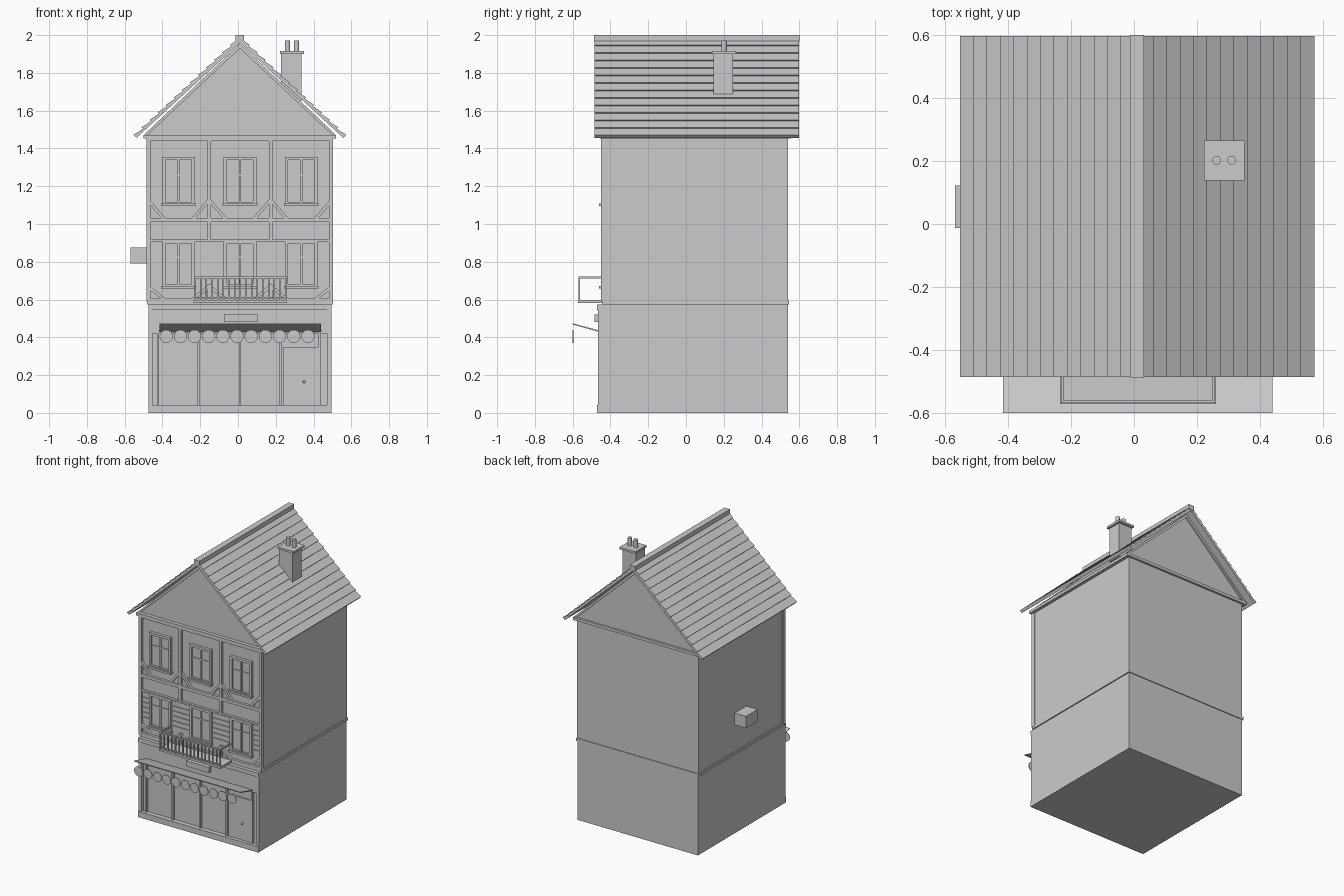
import bpy, bmesh, math
from mathutils import Matrix, Vector

if "Cube" in bpy.data.objects:
    bpy.data.objects.remove(bpy.data.objects["Cube"])

CX = 0.01  # centre line of the facade


def finish(name, bm):
    bmesh.ops.recalc_face_normals(bm, faces=bm.faces)
    me = bpy.data.meshes.new(name)
    bm.to_mesh(me)
    bm.free()
    ob = bpy.data.objects.new(name, me)
    bpy.context.collection.objects.link(ob)
    return ob


def add_box(bm, x0, x1, y0, y1, z0, z1):
    m = Matrix.Translation(((x0 + x1) / 2, (y0 + y1) / 2, (z0 + z1) / 2))
    m = m @ Matrix.Diagonal((x1 - x0, y1 - y0, z1 - z0, 1))
    bmesh.ops.create_cube(bm, size=1, matrix=m)


def boxes(name, *dims):
    bm = bmesh.new()
    for d in dims:
        add_box(bm, *d)
    return finish(name, bm)


def add_prism(bm, pts, y0, y1):
    """Extrude an x-z outline along y."""
    f = bm.faces.new([bm.verts.new((x, y0, z)) for x, z in pts])
    out = bmesh.ops.extrude_face_region(bm, geom=[f])
    vs = [v for v in out["geom"] if isinstance(v, bmesh.types.BMVert)]
    bmesh.ops.translate(bm, vec=(0, y1 - y0, 0), verts=vs)


def prisms(name, outlines, y0, y1):
    bm = bmesh.new()
    for pts in outlines:
        add_prism(bm, pts, y0, y1)
    return finish(name, bm)


def add_cyl(bm, x, y, z, r, h, axis="Z", seg=24):
    m = Matrix.Translation((x, y, z))
    if axis == "Y":
        m = m @ Matrix.Rotation(math.pi / 2, 4, "X")
    bmesh.ops.create_cone(bm, cap_ends=True, segments=seg, radius1=r, radius2=r, depth=h, matrix=m)


def mirror(pts):
    return [(2 * CX - x, z) for x, z in pts]


# Main walls, string course and eaves cornice
boxes("ground_floor_walls", (CX - .484, CX + .484, -.43, .54, 0, .58))
boxes("upper_floor_walls", (CX - .487, CX + .487, -.43, .54, .58, 1.46))
boxes("string_course", (CX - .492, CX + .492, -.445, .546, .575, .595))
boxes("eaves_cornice", (CX - .51, CX + .51, -.455, .555, 1.452, 1.472))

# Gable block under the roof
prisms("gable", [[(CX - .49, 1.47), (CX + .49, 1.47), (CX, 1.955)]], -.43, .54)

# Roof slopes as stepped tile rows
ROWS, EAVE, TOP = 13, Vector((CX - .553, 1.462)), Vector((CX, 1.978))
step = (TOP - EAVE) / ROWS
nrm = Vector((-step.y, step.x)).normalized()
outline = []
for i in range(ROWS):
    a = EAVE + step * i
    outline += [a + nrm * .014, a + step + nrm * .004]
outline += [TOP - nrm * .014, EAVE - nrm * .008]
slope = [(p.x, p.y) for p in outline]
prisms("roof_tiles", [slope, mirror(slope)], -.485, .597)
boxes("roof_ridge", (CX - .022, CX + .022, -.487, .6, 1.965, 2.0))

# Barge boards along the gable edges
barge = [(CX - .505, 1.475), (CX - .485, 1.475), (CX, 1.93), (CX, 1.955)]
for nm, ya in (("front_barge_board", -.44), ("back_barge_board", .535)):
    prisms(nm, [barge, mirror(barge)], ya, ya + .015)

# Chimney with pots
boxes("chimney", (.228, .335, .146, .248, 1.65, 1.9))
boxes("chimney_cap", (.222, .35, .138, .265, 1.9, 1.915))
bm = bmesh.new()
for x in (.262, .31):
    add_cyl(bm, x, .202, 1.94, .014, .065)
pots = finish("chimney_pots", bm)

# Half-timber posts and rails
timber = [(CX - .494, CX - .472, -.45, -.42, .59, 1.455),
          (CX + .472, CX + .494, -.45, -.42, .59, 1.455)]
for x in (-.153, .173):
    timber.append((x - .009, x + .009, -.45, -.42, .905, 1.455))
    timber.append((x - .009, x + .009, -.45, -.42, .595, .68))
for z0, z1 in ((.595, .607), (.905, .917), (1.01, 1.032), (1.44, 1.455)):
    timber.append((CX - .475, CX + .475, -.448, -.42, z0, z1))
boxes("timber_frame", *timber)

# Diagonal braces and apron lines under every window
BAYS = (-.315, .01, .335)
braces = []
for c in BAYS:
    for z in (1.03, .605):
        for s in (-1, 1):
            h = .1 if z > 1 else .07
            braces.append([(c + s * .153, z + h), (c + s * .153, z + h - .025),
                           (c + s * .09, z), (c + s * .068, z)])
prisms("timber_braces", braces, -.447, -.42)

# Clapboards beside the first floor windows
boards = []
for i in range(6):
    z = .69 + i * .036
    for a, b in ((-.465, -.405), (-.225, -.08), (.1, .245), (.425, .485)):
        boards.append((a, b, -.436, -.42, z, z + .028))
boxes("clapboards", *boards)


def window(name, c, z0, z1):
    w, y = .087, -.45
    boxes(name + "_frame",
          (c - w, c - w + .017, y, -.42, z0, z1), (c + w - .017, c + w, y, -.42, z0, z1),
          (c - w, c + w, y, -.42, z1 - .017, z1), (c - w, c + w, y, -.42, z0, z0 + .017),
          (c - .006, c + .006, y + .006, -.42, z0, z1),
          (c - w, c + w, y + .008, -.42, z0 + .155, z0 + .163))
    boxes(name + "_glass", (c - w + .01, c + w - .01, -.436, -.42, z0 + .01, z1 - .01))
    boxes(name + "_sill", (c - w - .005, c + w + .005, -.46, -.42, z0 - .006, z0 + .008))


for i, c in enumerate(BAYS):
    window(f"first_floor_window_{i + 1}", c, .665, .91)
    window(f"second_floor_window_{i + 1}", c, 1.1, 1.355)

# Balcony
boxes("balcony_floor", (-.235, .26, -.572, -.43, .583, .598))
rail = [(-.232, .257, -.568, -.56, .712, .722), (-.232, .257, -.567, -.561, .606, .612)]
for x in (-.232, .249):
    rail.append((x, x + .008, -.568, -.44, .712, .722))
for i in range(17):
    x = -.228 + i * .481 / 16
    rail.append((x - .004, x + .004, -.568, -.56, .595, .715))
boxes("balcony_railing", *rail)

# Shopfront surround
boxes("shop_surround",
      (CX - .484, CX - .462, -.465, -.42, 0, .575), (CX + .462, CX + .484, -.465, -.42, 0, .575),
      (CX - .484, CX + .484, -.472, -.42, 0, .042), (CX - .484, CX + .484, -.47, -.42, .545, .575),
      (CX - .465, CX + .465, -.46, -.42, .42, .55))
bars = [(x - .006, x + .006, -.456, -.42, .04, .43) for x in (-.424, -.21, .01, .224, .43)]
boxes("shop_window_bars", *bars, (.224, .43, -.452, -.42, .338, .35))
boxes("shop_glass", (CX - .465, CX + .465, -.438, -.42, .04, .43))
boxes("shop_door", (.238, .388, -.447, -.42, .042, .342))
boxes("door_side_post", (.388, .424, -.452, -.42, .042, .345))
boxes("blank_name_plate", (-.075, .105, -.485, -.45, .48, .52))
bm = bmesh.new()
bmesh.ops.create_uvsphere(bm, u_segments=12, v_segments=8, radius=.008,
                          matrix=Matrix.Translation((.35, -.452, .165)))
knob = finish("door_knob", bm)

# Awning: thin sloping sheet with a scalloped edge
bm = bmesh.new()
sheet = [(-.458, .428), (-.6, .468), (-.6, .474), (-.458, .436)]
f = bm.faces.new([bm.verts.new((-.415, y, z)) for y, z in sheet])
out = bmesh.ops.extrude_face_region(bm, geom=[f])
bmesh.ops.translate(bm, vec=(.855, 0, 0),
                    verts=[v for v in out["geom"] if isinstance(v, bmesh.types.BMVert)])
finish("awning", bm)
bm = bmesh.new()
for i in range(11):
    add_cyl(bm, -.38 + i * .075, -.598, .405, .035, .004, "Y")
finish("awning_scallops", bm)

# Hanging sign box on the left wall
boxes("side_sign_box", (-.568, -.47, -.012, .122, .79, .876))

for ob in (pots, knob):
    bpy.ops.object.select_all(action="DESELECT")
    ob.select_set(True)
    bpy.context.view_layer.objects.active = ob
    bpy.ops.object.shade_smooth_by_angle()
